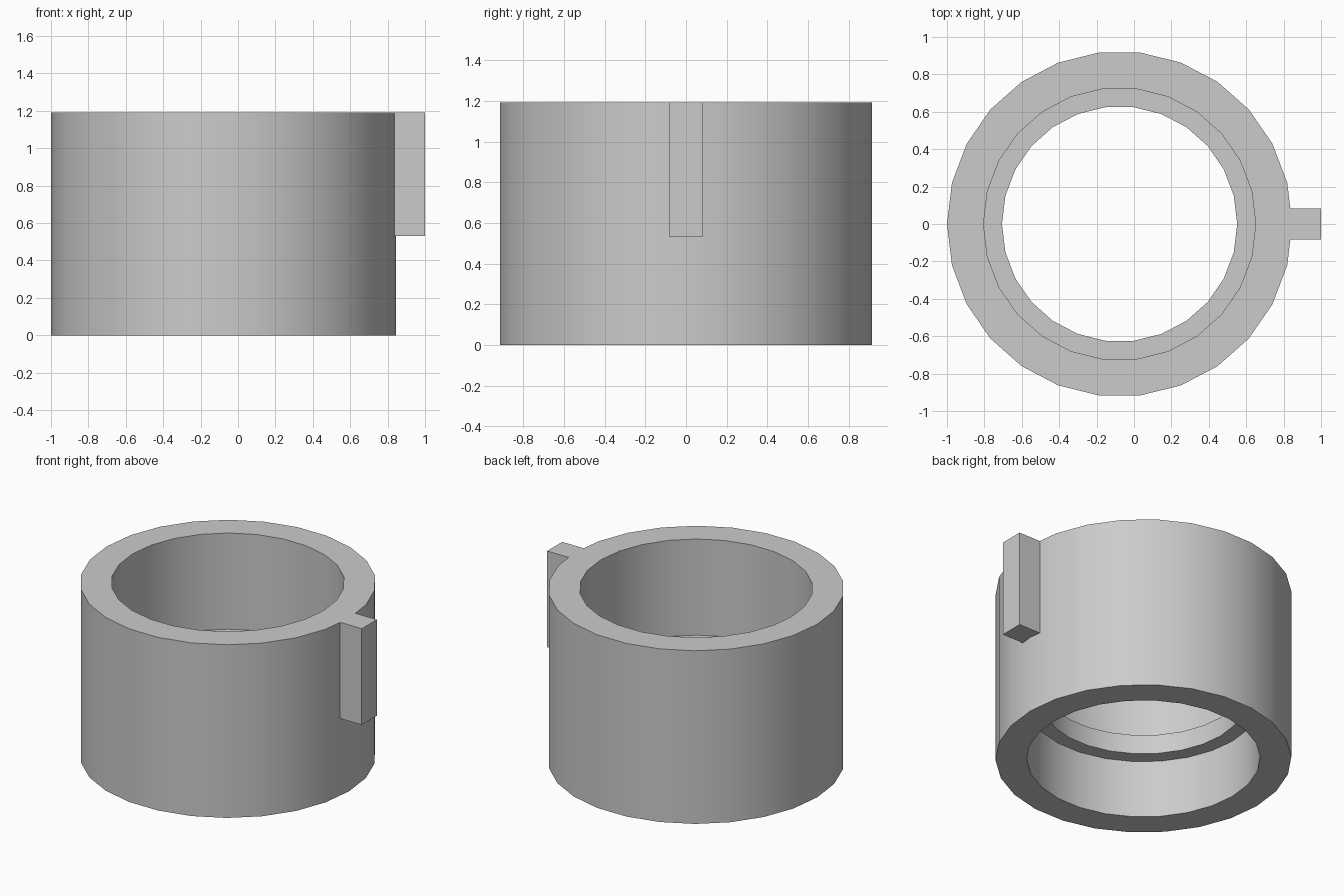
import bpy
import bmesh
from math import cos, sin, tau, radians

if "Cube" in bpy.data.objects:
    bpy.data.objects.remove(bpy.data.objects["Cube"], do_unlink=True)

SIDES = 26
CENTRE_X = -0.077
OUTER, BORE, LIP = 0.923, 0.728, 0.629
HEIGHT = 1.192
LIP_BOTTOM, LIP_TOP = 0.397, 0.53
KEY_HALF_WIDTH = 0.082

grey = bpy.data.materials.new("plain grey")
grey.use_nodes = True
colour = (0.6, 0.6, 0.6, 1)
grey.diffuse_color = colour
grey.node_tree.nodes["Principled BSDF"].inputs["Base Color"].default_value = colour


def make_object(name, bm):
    bmesh.ops.recalc_face_normals(bm, faces=bm.faces)
    mesh = bpy.data.meshes.new(name)
    bm.to_mesh(mesh)
    bm.free()
    mesh.materials.append(grey)
    obj = bpy.data.objects.new(name, mesh)
    bpy.context.collection.objects.link(obj)
    return obj


# Collar: closed wall section, with a lip inside the bore, swept round the axis
section = [(OUTER, 0), (OUTER, HEIGHT), (BORE, HEIGHT), (BORE, LIP_TOP),
           (LIP, LIP_TOP), (LIP, LIP_BOTTOM), (BORE, LIP_BOTTOM), (BORE, 0)]
bm = bmesh.new()
rings = []
for i in range(SIDES):
    a = tau * i / SIDES
    rings.append([bm.verts.new((CENTRE_X + r * cos(a), r * sin(a), z)) for r, z in section])
for i, ring in enumerate(rings):
    following = rings[(i + 1) % SIDES]
    for j in range(len(section)):
        k = (j + 1) % len(section)
        bm.faces.new((ring[j], following[j], following[k], ring[k]))
collar = make_object("collar", bm)

# Key: upright rib on the left side, shaped to sit flush against the wall
apex = CENTRE_X + OUTER
root = apex - KEY_HALF_WIDTH * (1 - cos(tau / SIDES)) / sin(tau / SIDES)
outline = [(apex, 0), (root, -KEY_HALF_WIDTH), (1, -KEY_HALF_WIDTH),
           (1, KEY_HALF_WIDTH), (root, KEY_HALF_WIDTH)]
bm = bmesh.new()
base = bm.faces.new([bm.verts.new((x, y, LIP_TOP)) for x, y in outline])
extruded = bmesh.ops.extrude_face_region(bm, geom=[base], use_keep_orig=True)
top_verts = [v for v in extruded["geom"] if isinstance(v, bmesh.types.BMVert)]
bmesh.ops.translate(bm, verts=top_verts, vec=(0, 0, HEIGHT - LIP_TOP))
# Leave the root open where it meets the wall
hidden = [f for f in bm.faces if all(v.co.x < apex + 0.001 for v in f.verts)]
bmesh.ops.delete(bm, geom=hidden, context="FACES")
key = make_object("locating_key", bm)

# Smooth the round walls, keep the corners sharp
for obj in (collar, key):
    bpy.ops.object.select_all(action="DESELECT")
    obj.select_set(True)
    bpy.context.view_layer.objects.active = obj
    bpy.ops.object.shade_smooth_by_angle(angle=radians(30))
